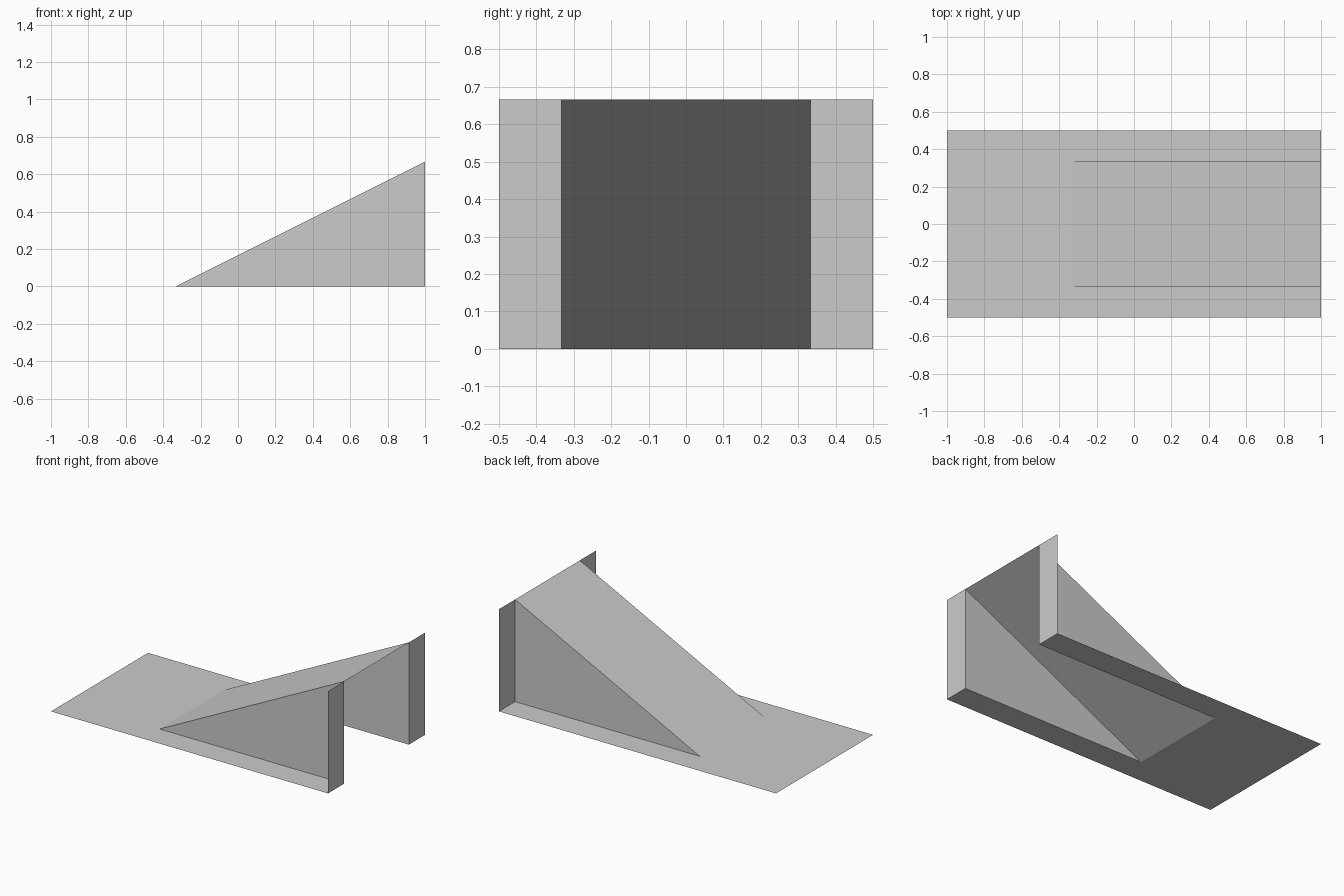
import bpy

if "Cube" in bpy.data.objects:
    bpy.data.objects.remove(bpy.data.objects["Cube"])

FRONT, BACK = -1.0, 1.0      # ends of the base in x
TOE = -1 / 3                 # where the ramp leaves the ground
INNER, OUTER = 1 / 3, 0.5    # half widths of the ramp and the base
TOP = 2 / 3                  # ramp height


def sheet(name, points, mirror=False):
    """One flat face, optionally mirrored across y = 0."""
    mesh = bpy.data.meshes.new(name)
    mesh.from_pydata(points, [], [range(len(points))])
    obj = bpy.data.objects.new(name, mesh)
    bpy.context.collection.objects.link(obj)
    if mirror:
        mod = obj.modifiers.new("Mirror", 'MIRROR')
        mod.use_axis = (False, True, False)
        mod.use_mirror_merge = False
    return obj


# Ground plate, open underneath the ramp
outline = [(FRONT, -OUTER), (BACK, -OUTER), (BACK, -INNER), (TOE, -INNER)]
outline += [(x, -y) for x, y in reversed(outline)]
sheet("base_plate", [(x, y, 0) for x, y in outline])

# Sloping surface
sheet("ramp", [(TOE, -INNER, 0), (BACK, -INNER, TOP),
               (BACK, INNER, TOP), (TOE, INNER, 0)])

# Triangular sides under the ramp
sheet("ramp_side", [(TOE, -INNER, 0), (BACK, -INNER, 0),
                    (BACK, -INNER, TOP)], mirror=True)

# Upright end panels beside the ramp
sheet("end_panel", [(BACK, -OUTER, 0), (BACK, -INNER, 0),
                    (BACK, -INNER, TOP), (BACK, -OUTER, TOP)], mirror=True)
